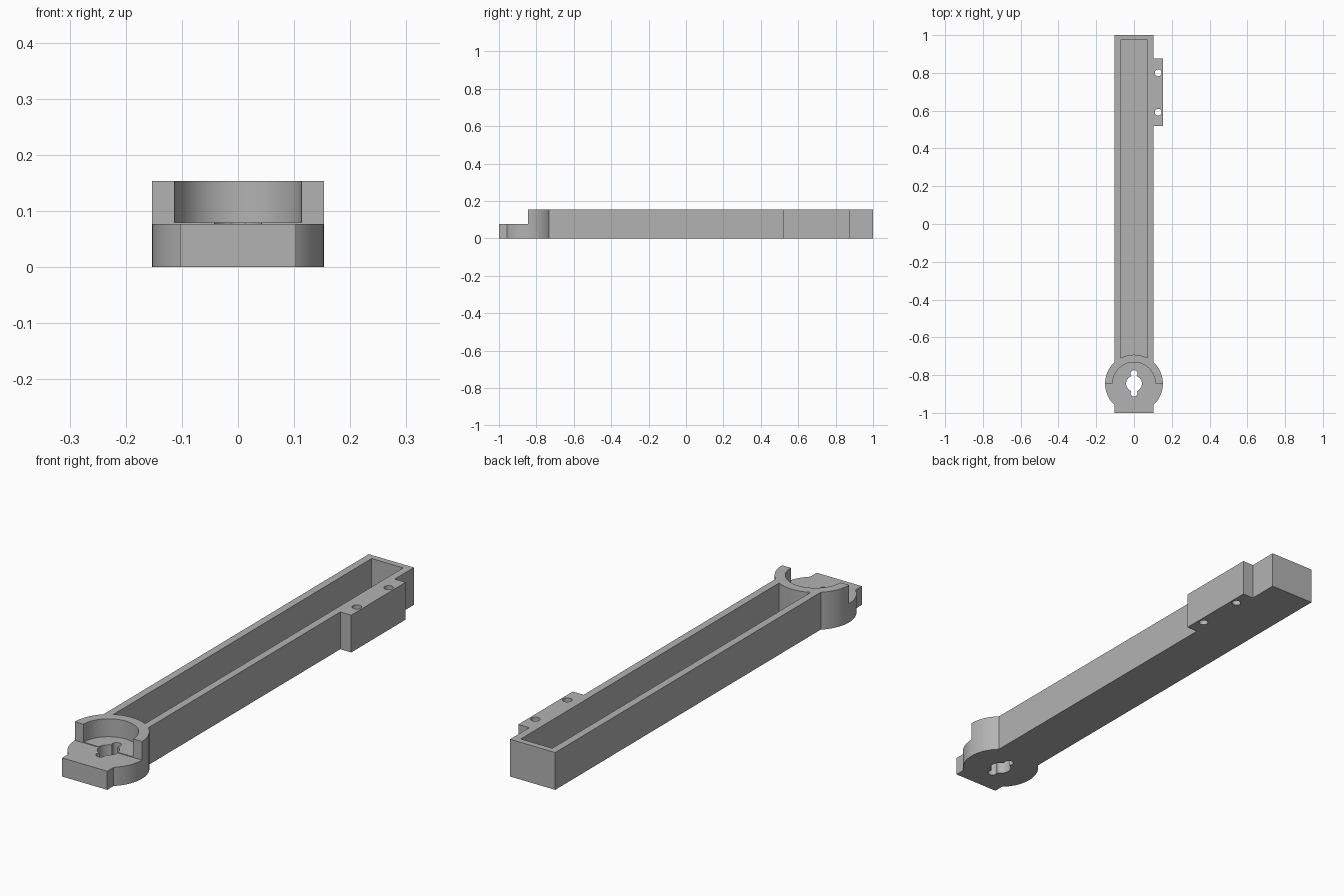
import bpy
import bmesh
import math
from mathutils import Matrix, Vector

cube = bpy.data.objects.get("Cube")
if cube:
    bpy.data.objects.remove(cube, do_unlink=True)

HEIGHT = 0.154      # full height of arm and collar
STEP = 0.077        # height of the front tongue
HALF = 0.103        # half width of the arm
RADIUS = 0.153      # outer radius of the collar
WALL = 0.031
HUB_Y = -0.845
OVER = 0.05         # overshoot of cutters

grey = bpy.data.materials.new("plain grey")
grey.use_nodes = True
colour = (0.45, 0.45, 0.45, 1)
grey.diffuse_color = colour
grey.node_tree.nodes["Principled BSDF"].inputs["Base Color"].default_value = colour


def to_object(bm, name):
    mesh = bpy.data.meshes.new(name)
    bm.to_mesh(mesh)
    bm.free()
    obj = bpy.data.objects.new(name, mesh)
    bpy.context.collection.objects.link(obj)
    return obj


def block(name, low, high):
    low, high = Vector(low), Vector(high)
    bm = bmesh.new()
    place = Matrix.Translation((low + high) / 2) @ Matrix.Diagonal((*(high - low), 1))
    bmesh.ops.create_cube(bm, size=1, matrix=place)
    return to_object(bm, name)


def cylinder(name, x, y, radius, bottom, top, sides=96):
    bm = bmesh.new()
    bmesh.ops.create_cone(bm, cap_ends=True, segments=sides, radius1=radius,
                          radius2=radius, depth=top - bottom,
                          matrix=Matrix.Translation((x, y, (bottom + top) / 2)))
    return to_object(bm, name)


def combine(target, tool, operation):
    mod = target.modifiers.new(operation.title(), "BOOLEAN")
    mod.operation = operation
    mod.solver = "EXACT"
    mod.object = tool
    tool.hide_render = True
    bpy.context.view_layer.objects.active = target
    bpy.ops.object.modifier_apply(modifier=mod.name)
    bpy.data.objects.remove(tool, do_unlink=True)


# Hollow arm, open at the top
arm = block("bracket_arm", (-HALF, HUB_Y, 0), (HALF, 1, HEIGHT))
combine(arm, block("trough", (WALL - HALF, -0.8, WALL),
                   (HALF - WALL, 0.975, HEIGHT + OVER)), "DIFFERENCE")

# Round collar, front tongue and side lug
combine(arm, cylinder("collar", 0, HUB_Y, RADIUS, 0, HEIGHT), "UNION")
combine(arm, block("tongue", (-HALF, -1, 0), (HALF, HUB_Y, STEP)), "UNION")
combine(arm, block("side_lug", (HALF - 0.01, 0.52, 0), (RADIUS, 0.875, HEIGHT)), "UNION")

# Cut away the front half of the collar, then its seat
combine(arm, block("front_cut", (-0.3, -1.1, STEP), (0.3, HUB_Y, HEIGHT + OVER)), "DIFFERENCE")
combine(arm, cylinder("seat_cut", 0, HUB_Y, 0.113, 0.08, HEIGHT + OVER), "DIFFERENCE")

# Hub hole with two lobes, and the lug's screw holes
holes = [(0, HUB_Y, 0.042), (0, HUB_Y + 0.053, 0.018), (0, HUB_Y - 0.051, 0.018),
         (0.128, 0.8, 0.018), (0.128, 0.592, 0.018)]
for x, y, radius in holes:
    combine(arm, cylinder("hole", x, y, radius, -OVER, HEIGHT + OVER, 40), "DIFFERENCE")

# Finish
arm.data.materials.clear()
arm.data.materials.append(grey)
for face in arm.data.polygons:
    face.material_index = 0
bpy.ops.object.select_all(action="DESELECT")
arm.select_set(True)
bpy.context.view_layer.objects.active = arm
bpy.ops.object.shade_smooth_by_angle(angle=math.radians(30))
